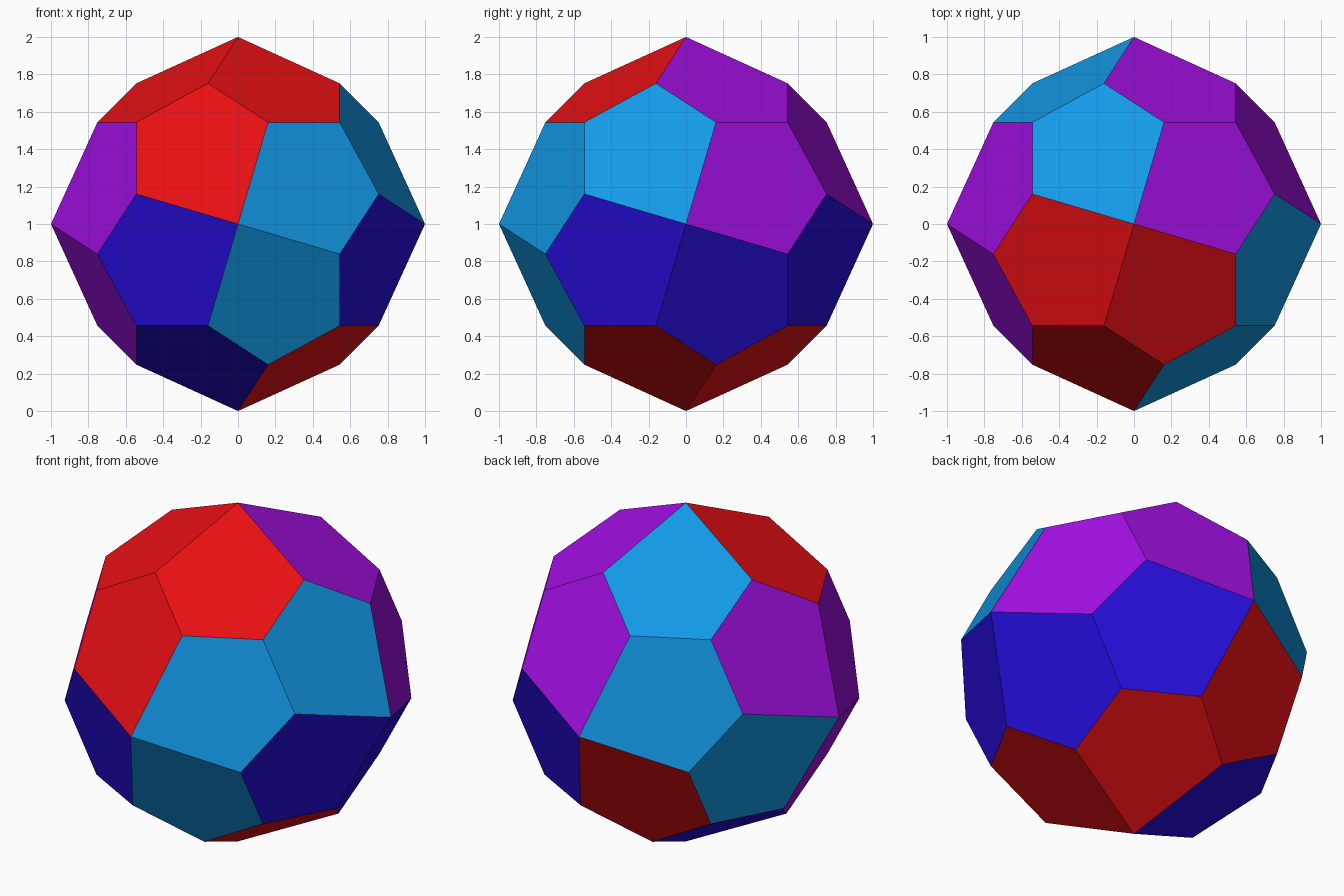
import bpy, bmesh
from mathutils import Vector

if "Cube" in bpy.data.objects:
    bpy.data.objects.remove(bpy.data.objects["Cube"])

# 24-sided solid of identical pentagons: four faces turn around each of six axis points
A, B, C = 0.160713, 0.543689, 0.751909
PENTAGON = [(0, 0, 1), (A, B, C), (-A, C, B), (-B, B, B), (-B, A, C)]

COLOURS = {  # display red, sky, purple, indigo as linear values
    "R": (0.80, 0.005, 0.007, 1),
    "S": (0.006, 0.32, 0.80, 1),
    "P": (0.36, 0.005, 0.76, 1),
    "I": (0.019, 0.004, 0.71, 1),
}

# Each side: right axis, up axis, face colours clockwise from upper left
X, Y, Z = Vector((1, 0, 0)), Vector((0, 1, 0)), Vector((0, 0, 1))
SIDES = [
    (X, Z, "RSSI"),    # front
    (Y, Z, "SPII"),    # right
    (-X, Z, "PSRI"),   # back
    (-Y, Z, "PPPS"),   # left
    (X, Y, "SPRR"),    # top
    (X, -Y, "IRRI"),   # bottom
]

mesh = bpy.data.meshes.new("faceted_ball")
for name, colour in COLOURS.items():
    mat = bpy.data.materials.new("colour_" + name)
    mat.diffuse_color = colour
    mat.use_nodes = True
    mat.node_tree.nodes["Principled BSDF"].inputs["Base Color"].default_value = mat.diffuse_color
    mesh.materials.append(mat)

# Spin the pentagon four times on every side, then weld
bm = bmesh.new()
keys = list(COLOURS)
for right, up, letters in SIDES:
    out = right.cross(up)
    for letter in letters:
        corners = [right * h + up * v + out * d + Z for h, v, d in PENTAGON]
        face = bm.faces.new([bm.verts.new(p) for p in corners])
        face.material_index = keys.index(letter)
        right, up = -up, right   # quarter turn clockwise
bmesh.ops.remove_doubles(bm, verts=bm.verts, dist=0.001)
bmesh.ops.recalc_face_normals(bm, faces=bm.faces)
bm.to_mesh(mesh)
bm.free()

ball = bpy.data.objects.new("faceted_ball", mesh)
bpy.context.collection.objects.link(ball)
